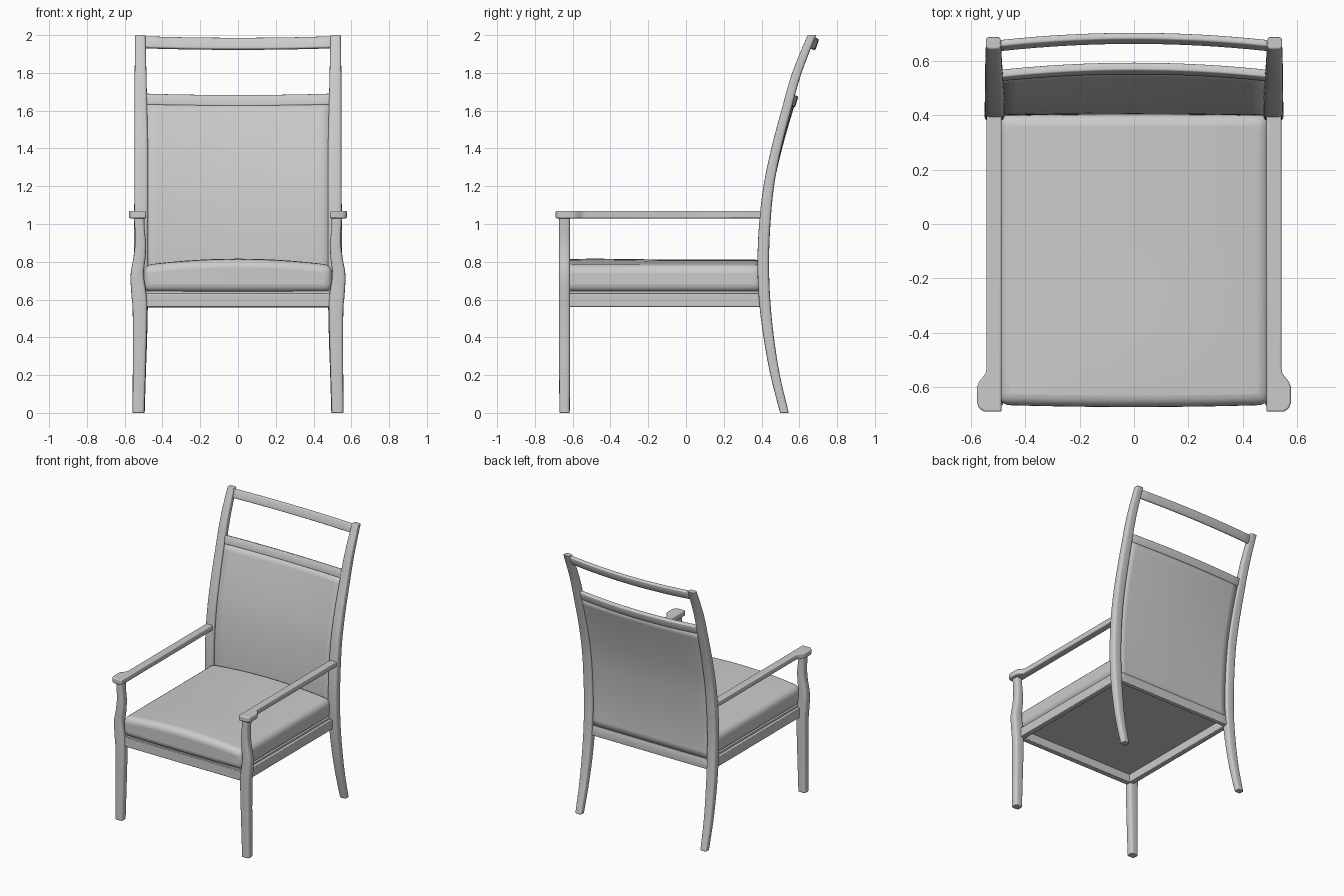
import bpy, bmesh, math
from mathutils import Vector

cube = bpy.data.objects.get("Cube")
if cube:
    bpy.data.objects.remove(cube, do_unlink=True)

GREY = (0.6, 0.6, 0.6, 1)
mat = bpy.data.materials.new("light grey")
mat.use_nodes = True
mat.diffuse_color = GREY
mat.node_tree.nodes["Principled BSDF"].inputs["Base Color"].default_value = GREY


def finish(name, bm, bevel=0, segments=3, mirror=False, thick=0):
    """Turn a bmesh into a smooth object with optional modifiers."""
    bmesh.ops.recalc_face_normals(bm, faces=bm.faces)
    mesh = bpy.data.meshes.new(name)
    bm.to_mesh(mesh)
    bm.free()
    mesh.materials.append(mat)
    ob = bpy.data.objects.new(name, mesh)
    bpy.context.collection.objects.link(ob)
    if thick:
        s = ob.modifiers.new("Thickness", 'SOLIDIFY')
        s.thickness, s.offset = thick, 0
    if bevel:
        b = ob.modifiers.new("Rounding", 'BEVEL')
        b.width, b.segments, b.limit_method = bevel, segments, 'ANGLE'
        b.angle_limit = math.radians(40)
    if mirror:
        ob.modifiers.new("Mirror", 'MIRROR')
    bpy.ops.object.select_all(action='DESELECT')
    ob.select_set(True)
    bpy.context.view_layer.objects.active = ob
    bpy.ops.object.shade_smooth_by_angle(angle=math.radians(40))
    return ob


def spline(keys, z):
    """Smooth interpolation through keys whose first value is the height."""
    i = max(0, min(len(keys) - 2, sum(k[0] <= z for k in keys) - 1))
    p = [Vector(keys[max(0, min(len(keys) - 1, j))]) for j in range(i - 1, i + 3)]
    t = (z - p[1][0]) / (p[2][0] - p[1][0])
    return (p[1] * 2 + (p[2] - p[0]) * t + (p[0] * 2 - p[1] * 5 + p[2] * 4 - p[3]) * t**2
            + (p[1] * 3 - p[0] - p[2] * 3 + p[3]) * t**3) / 2


def leg(name, keys, rings):
    """Loft rounded squares; keys hold z, x, y, width, depth."""
    bm = bmesh.new()
    loops, n, power = [], 24, 0.5
    top = keys[-1][0]
    for r in range(rings + 1):
        z, x, y, w, d = spline(keys, top * r / rings)
        ring = []
        for k in range(n):
            c, s = math.cos(math.tau * k / n), math.sin(math.tau * k / n)
            ring.append(bm.verts.new((x + math.copysign(abs(c)**power, c) * w / 2,
                                      y + math.copysign(abs(s)**power, s) * d / 2, z)))
        loops.append(ring)
    for a, b in zip(loops, loops[1:]):
        for k in range(n):
            bm.faces.new((a[k], a[(k + 1) % n], b[(k + 1) % n], b[k]))
    bm.faces.new(loops[0])
    bm.faces.new(loops[-1])
    return finish(name, bm, bevel=0.004, segments=2, mirror=True)


def box(name, lo, hi, bevel=0.004, mirror=False):
    bm = bmesh.new()
    bmesh.ops.create_cube(bm, size=1)
    for v in bm.verts:
        v.co = [(a + b) / 2 + c * (b - a) for a, b, c in zip(lo, hi, v.co)]
    return finish(name, bm, bevel, 2, mirror)


# Curved rear legs rising into the back posts
BACK = [(0, .52, .521, .052, .046), (.2, .518, .472, .06, .05), (.4, .515, .438, .068, .055),
        (.6, .513, .416, .072, .06), (.8, .513, .409, .074, .061), (1, .513, .417, .074, .06),
        (1.2, .512, .438, .073, .056), (1.4, .512, .478, .071, .053),
        (1.6, .514, .53, .067, .051), (1.8, .516, .587, .062, .05), (2, .517, .667, .055, .046)]
leg("back_leg", BACK, 40)

# Front legs with a wavy arm support
FRONT = [(0, .527, -.643, .062, .055), (.5, .519, -.643, .076, .06), (.62, .524, -.643, .08, .06),
         (.73, .534, -.643, .07, .06), (.82, .522, -.643, .064, .059), (.9, .516, -.643, .058, .058),
         (.98, .521, -.643, .052, .057), (1.04, .524, -.643, .056, .057)]
leg("front_leg", FRONT, 32)

# Arms with a flared rounded front pad
bm = bmesh.new()
outline = [(.487, .4), (.542, .4), (.542, -.53), (.546, -.55), (.558, -.565), (.57, -.58),
           (.577, -.6), (.577, -.655), (.571, -.677), (.552, -.69), (.487, -.69)]
face = bm.faces.new([bm.verts.new((x, y, 1.03)) for x, y in outline])
ext = bmesh.ops.extrude_face_region(bm, geom=[face])
bmesh.ops.translate(bm, vec=(0, 0, .04),
                    verts=[g for g in ext["geom"] if isinstance(g, bmesh.types.BMVert)])
finish("arm", bm, bevel=0.007, mirror=True)

# Seat frame
box("side_rail", (.475, -.63, .56), (.515, .41, .632), mirror=True)
box("front_rail", (-.5, -.655, .56), (.5, -.615, .632))
box("seat_board", (-.495, -.645, .622), (.495, .41, .645), bevel=0)

# Domed seat cushion
bm = bmesh.new()
bmesh.ops.create_grid(bm, x_segments=14, y_segments=14, size=1)
ext = bmesh.ops.extrude_face_region(bm, geom=bm.faces[:])
crown = {g for g in ext["geom"] if isinstance(g, bmesh.types.BMVert)}
for v in bm.verts:
    u, w = v.co.x, v.co.y
    front = max(0, -w)**4
    v.co = (u * .5, -.13 + w * .535 - front * .008 * (1 - u * u), .64)
    if v in crown:
        v.co.z = .782 + .03 * (1 - u * u) + .008 * (1 - u * u) * max(0, -w) * (1 - front)
finish("seat_cushion", bm, bevel=0.042, segments=5)


def back_piece(name, z0, z1, thick, rows, bevel, sag=0):
    """Curved sheet that follows the posts and bows backwards in the middle."""
    bm = bmesh.new()
    bmesh.ops.create_grid(bm, x_segments=16, y_segments=rows, size=1)
    for v in bm.verts:
        u, z = v.co.x, z0 + (z1 - z0) * (v.co.y + 1) / 2
        middle = 1 - u * u
        bow = .027 * max(0, min(1, (z - .6) / 1.1))
        v.co = (u * .495, spline(BACK, z)[2] + bow * middle, z - sag * middle)
    return finish(name, bm, bevel, 2, thick=thick)


# Back rest and its cross rails
back_piece("back_panel", .63, 1.635, .022, 20, 0)
back_piece("lower_back_rail", .56, .635, .03, 2, .004)
back_piece("upper_back_rail", 1.63, 1.688, .03, 2, .006, sag=.008)
back_piece("top_rail", 1.932, 1.992, .026, 2, .007, sag=.008)
